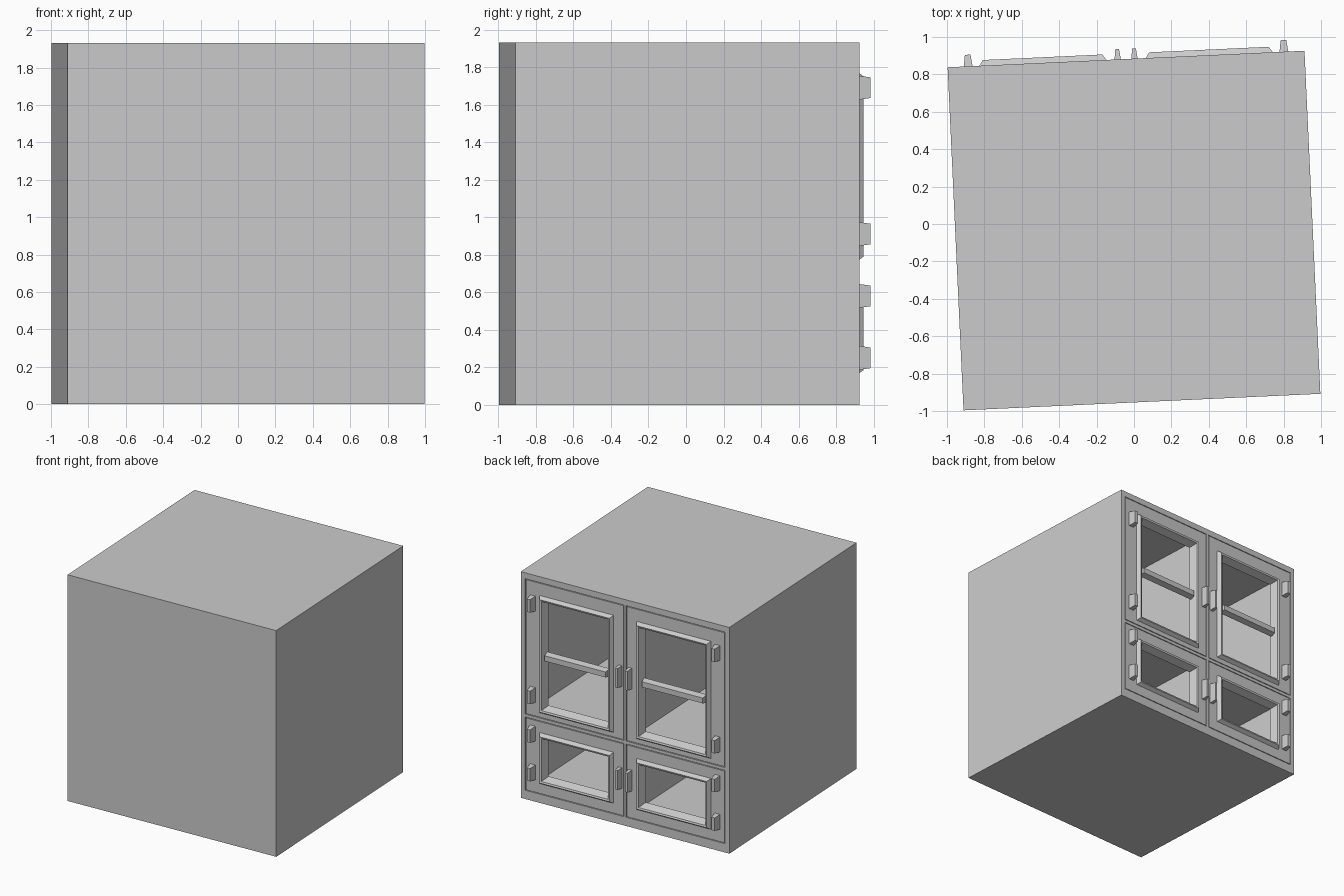
import bpy, bmesh
from math import radians
from mathutils import Matrix

if "Cube" in bpy.data.objects:
    bpy.data.objects.remove(bpy.data.objects["Cube"])

# whole cabinet is turned slightly about z
PLACE = Matrix.Translation((0, -0.035, 0)) @ Matrix.Rotation(radians(2.65), 4, 'Z')
W, Y, H = 0.955, 0.918, 1.93      # half width, half depth, height


def finish(name, bm):
    bmesh.ops.remove_doubles(bm, verts=bm.verts, dist=1e-5)
    bmesh.ops.recalc_face_normals(bm, faces=bm.faces)
    me = bpy.data.meshes.new(name)
    bm.to_mesh(me)
    bm.free()
    ob = bpy.data.objects.new(name, me)
    bpy.context.collection.objects.link(ob)
    ob.matrix_world = PLACE
    return ob


def face(bm, *pts):
    bm.faces.new([bm.verts.new(p) for p in pts])


def rect(x0, x1, z0, z1, y, inset=0):
    x0, x1, z0, z1 = x0 + inset, x1 - inset, z0 + inset, z1 - inset
    return [(x0, y, z0), (x1, y, z0), (x1, y, z1), (x0, y, z1)]


def bridge(bm, a, b):
    for i in range(4):
        j = (i + 1) % 4
        face(bm, a[i], a[j], b[j], b[i])


def ring(name, loops):
    """Closed rectangular ring swept through a list of rectangles."""
    bm = bmesh.new()
    for i, a in enumerate(loops):
        bridge(bm, a, loops[(i + 1) % len(loops)])
    return finish(name, bm)


def block(name, x0, x1, y0, y1, z0, z1, taper=0):
    bm = bmesh.new()
    a, b = rect(x0, x1, z0, z1, y0), rect(x0, x1, z0, z1, y1, taper)
    bridge(bm, a, b)
    face(bm, *a)
    face(bm, *b)
    return finish(name, bm)


# body: box with four deep compartments open at the back
xs = [-W, -0.915, -0.01, 0.01, 0.915, W]
zs = [0, 0.075, 0.70, 0.725, 1.88, H]
bm = bmesh.new()
outer_front, outer_back = rect(-W, W, 0, H, -Y), rect(-W, W, 0, H, Y)
bridge(bm, outer_front, outer_back)
face(bm, *outer_front)
for i in range(5):
    for j in range(5):
        cell = (xs[i], xs[i + 1], zs[j], zs[j + 1])
        if i % 2 and j % 2:
            deep = rect(*cell, -Y + 0.04)
            bridge(bm, rect(*cell, Y), deep)
            face(bm, *deep)
        else:
            face(bm, *rect(*cell, Y))
finish("cabinet_body", bm)

# doors with raised, sloped window trim
rows = [("lower", 0.075, 0.70, 0.165, 0.60), ("upper", 0.725, 1.88, 0.77, 1.77)]
for side, s in (("right", 1), ("left", -1)):
    for row, d0, d1, w0, w1 in rows:
        dx = sorted((s * 0.01, s * 0.915))
        wx = sorted((s * 0.105, s * 0.785))
        door, win = (*dx, d0, d1), (*wx, w0, w1)
        ring(f"{row}_{side}_door", [
            rect(*door, Y - 0.04, 0.006), rect(*door, Y, 0.006),
            rect(*win, Y), rect(*win, Y + 0.03, 0.02),
            rect(*win, Y + 0.025, 0.035), rect(*win, Y - 0.04, 0.06)])

    # glazing bar across the tall window
    block(f"{side}_glazing_bar", wx[0] + 0.05, wx[1] - 0.05,
          Y - 0.03, Y + 0.02, 1.22, 1.29, 0.012)

    # hinges along the outer edge
    for k, z in enumerate((1.69, 0.91, 0.58, 0.25)):
        block(f"{side}_hinge_{k + 1}", s * 0.845 - 0.025, s * 0.845 + 0.025,
              Y - 0.01, Y + 0.062, z - 0.065, z + 0.065, 0.01)

    # pulls beside the centre seam
    for row, z in (("upper", 1.27), ("lower", 0.40)):
        block(f"{row}_{side}_pull", s * 0.045 - 0.018, s * 0.045 + 0.018,
              Y - 0.01, Y + 0.055, z - 0.09, z + 0.09, 0.008)
